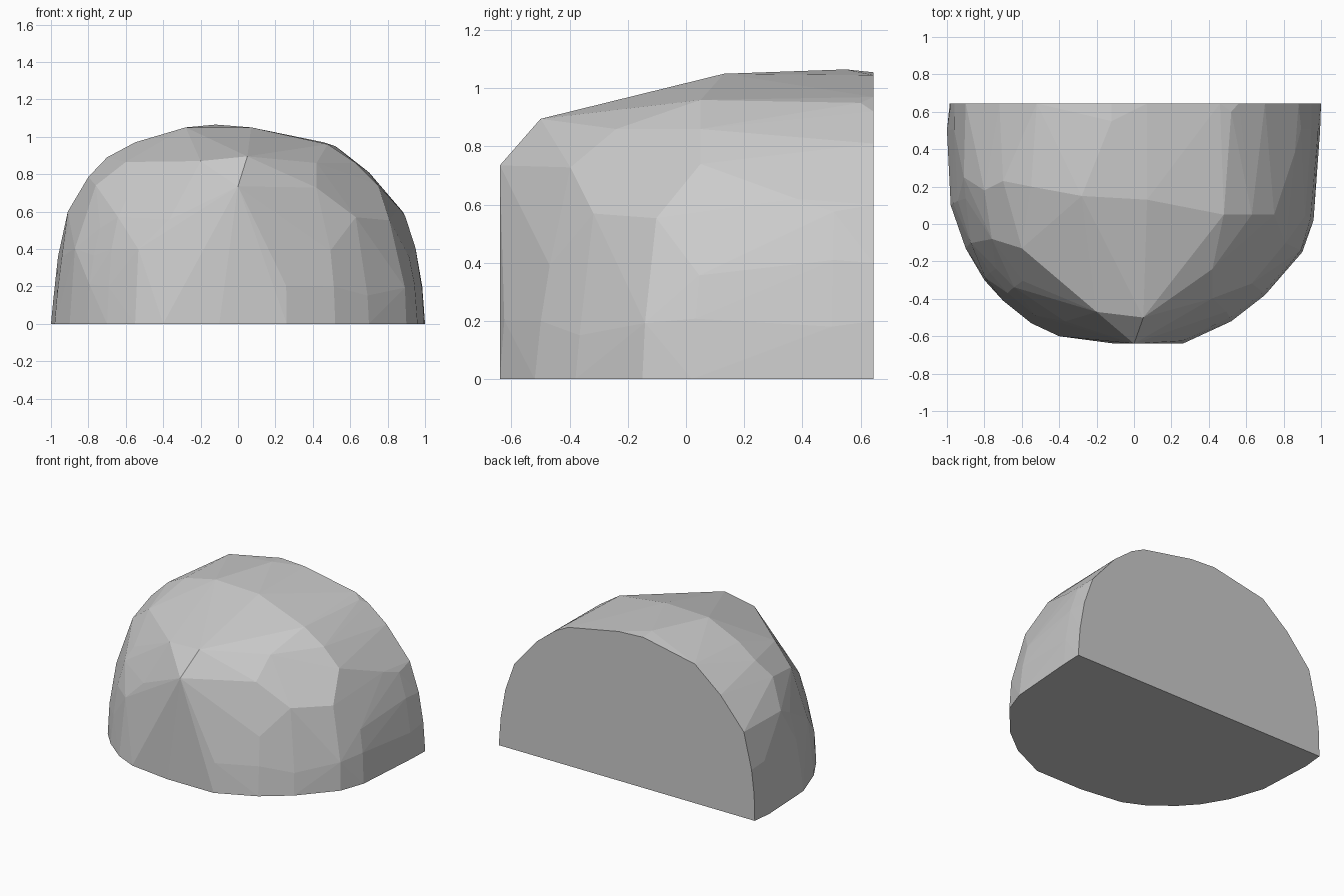
import bpy, bmesh, random

if "Cube" in bpy.data.objects:
    bpy.data.objects.remove(bpy.data.objects["Cube"])

random.seed(4)
BACK = 0.645

# footprint of the boulder on the ground
footprint = [(-1, .5), (-.98, .1), (-.9, -.13), (-.8, -.3), (-.7, -.41), (-.55, -.53),
             (-.4, -.6), (-.1, -.64), (.26, -.64), (.52, -.52), (.7, -.38),
             (.9, -.15), (.96, .02), (.995, .5)]
# arched outline of the flat back (x, z)
back_arch = [(-.985, 0), (-.98, .18), (-.96, .35), (-.9, .6), (-.72, .81),
             (-.52, .975), (-.12, 1.055), (.07, 1.045), (.46, .97),
             (.56, .92), (.7, .81), (.88, .6), (.95, .4), (.985, .2), (1, 0)]
# facet corners on the crown
crown = [(-.12, .55, 1.065), (-.28, .15, 1.05), (.07, .13, 1.05), (.05, -.5, .895),
         (0, -.64, .735), (-.2, -.47, .87), (-.6, -.13, .865), (-.7, .23, .89),
         (-.55, .2, .97), (-.8, .18, .785), (-.76, -.08, .74), (-.91, .25, .6),
         (.42, -.24, .86), (.48, .05, .96), (.63, .05, .86), (.75, .05, .74),
         (.86, .38, .62), (.52, .6, .95)]
# height, left / right sideways scale, depth scale of each ring of facet corners
rings = [(.0, 1, 1, 1), (.17, .995, .993, .99), (.36, .97, .96, .965),
         (.53, .925, .9, .94), (.68, .85, .81, .90)]

points = [(x, BACK, z) for x, z in back_arch] + crown
for i, (z, left, right, sy) in enumerate(rings):
    for x, y in footprint:
        dz = random.uniform(-.05, .05) if i else 0
        k = random.uniform(.99, 1.0) if i else 1
        sx = left if x < 0 else right
        points.append((x * sx * k, BACK - (BACK - y) * sy * k, z + dz))

# wrap the corners in one faceted shell
bm = bmesh.new()
for p in points:
    bm.verts.new(p)
bmesh.ops.convex_hull(bm, input=bm.verts)
loose = [v for v in bm.verts if not v.link_faces]
bmesh.ops.delete(bm, geom=loose, context='VERTS')
bmesh.ops.dissolve_limit(bm, angle_limit=.01, verts=bm.verts, edges=bm.edges)
bmesh.ops.recalc_face_normals(bm, faces=bm.faces)
mesh = bpy.data.meshes.new("boulder")
bm.to_mesh(mesh)
bm.free()
boulder = bpy.data.objects.new("boulder", mesh)
bpy.context.collection.objects.link(boulder)
